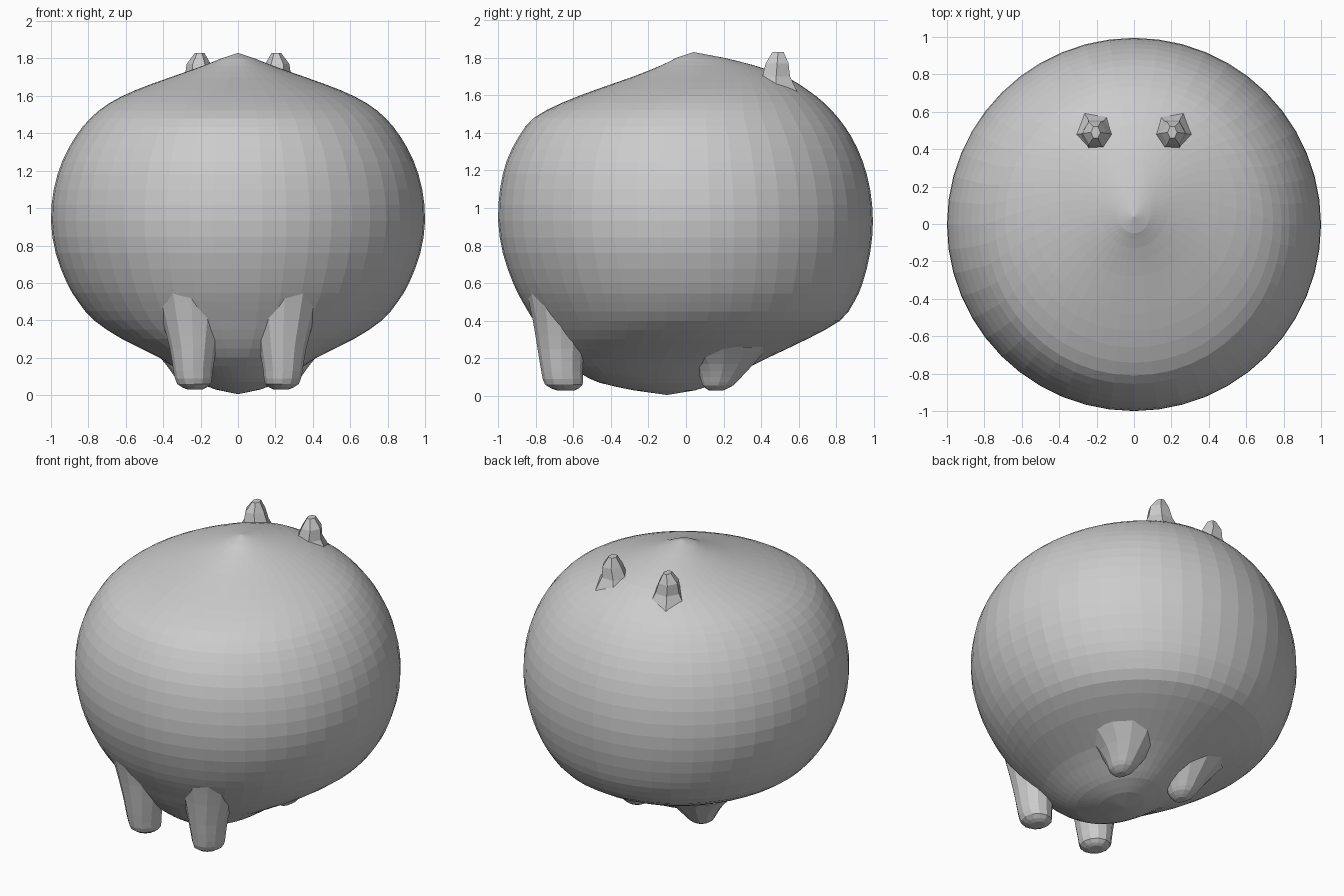
import bpy, bmesh, math
from mathutils import Vector


def smooth_rings(rings, steps):
    """Catmull-Rom resampling of ring parameters."""
    r = [Vector(v) for v in rings]
    out = []
    for i in range(len(r) - 1):
        a, b, c, d = r[max(i - 1, 0)], r[i], r[i + 1], r[min(i + 2, len(r) - 1)]
        for k in range(steps):
            t = k / steps
            out.append(0.5 * (2 * b + (c - a) * t + (2 * a - 5 * b + 4 * c - d) * t * t
                              + (3 * b - a - 3 * c + d) * t ** 3))
    return out + [r[-1]]


def loft(name, rings, sides, steps=1, side=1, poles=None):
    """Stack of ellipses, each ring = (z, centre x, centre y, radius x, radius y)."""
    bm = bmesh.new()
    loops = []
    for z, cx, cy, rx, ry in smooth_rings(rings, steps):
        loops.append([bm.verts.new((side * (cx + rx * math.cos(2 * math.pi * k / sides)),
                                    cy + ry * math.sin(2 * math.pi * k / sides), z))
                      for k in range(sides)])
    for lo, hi in zip(loops, loops[1:]):
        for k in range(sides):
            n = (k + 1) % sides
            bm.faces.new((lo[k], lo[n], hi[n], hi[k]))
    if poles:
        for loop, p in zip((loops[0], loops[-1]), poles):
            tip = bm.verts.new(p)
            for k in range(sides):
                bm.faces.new((loop[k], loop[(k + 1) % sides], tip))
    else:
        bm.faces.new(loops[0])
        bm.faces.new(loops[-1])
    bmesh.ops.recalc_face_normals(bm, faces=bm.faces)
    me = bpy.data.meshes.new(name)
    bm.to_mesh(me)
    bm.free()
    ob = bpy.data.objects.new(name, me)
    bpy.context.collection.objects.link(ob)
    return ob


# Body profile: height, half width, front y, back y
profile = [
    (0.03, 0.12, -0.28, 0.05), (0.07, 0.22, -0.46, 0.17), (0.12, 0.30, -0.56, 0.27),
    (0.20, 0.42, -0.67, 0.43), (0.30, 0.62, -0.75, 0.64), (0.40, 0.77, -0.81, 0.82),
    (0.50, 0.855, -0.87, 0.895), (0.60, 0.915, -0.92, 0.94), (0.76, 0.975, -0.975, 0.98),
    (0.93, 1.0, -1.0, 0.995), (1.10, 0.985, -0.99, 0.98), (1.25, 0.94, -0.955, 0.94),
    (1.38, 0.87, -0.89, 0.88), (1.48, 0.79, -0.81, 0.81), (1.56, 0.69, -0.66, 0.735),
    (1.63, 0.55, -0.48, 0.645), (1.70, 0.36, -0.28, 0.53), (1.76, 0.19, -0.13, 0.36),
    (1.80, 0.09, -0.05, 0.20),
]
loft("body", [(z, 0, (f + b) / 2, w, (b - f) / 2) for z, w, f, b in profile], 48, 2,
     poles=((0, -0.1, 0.005), (0, 0.04, 1.83)))

front_foot = [(0.03, 0.23, -0.64, 0.04, 0.05), (0.06, 0.235, -0.65, 0.09, 0.1),
              (0.13, 0.24, -0.66, 0.105, 0.11), (0.25, 0.24, -0.665, 0.125, 0.125),
              (0.40, 0.245, -0.665, 0.16, 0.15), (0.56, 0.25, -0.66, 0.2, 0.19)]
back_foot = [(0.03, 0.24, 0.16, 0.03, 0.04), (0.055, 0.24, 0.17, 0.07, 0.08),
             (0.10, 0.24, 0.185, 0.1, 0.11), (0.17, 0.24, 0.2, 0.15, 0.16),
             (0.26, 0.24, 0.2, 0.23, 0.24)]
ear = [(1.60, 0.2, 0.48, 0.14, 0.14), (1.70, 0.2, 0.48, 0.085, 0.085),
       (1.77, 0.21, 0.485, 0.065, 0.07), (1.83, 0.205, 0.49, 0.025, 0.035)]

# Mirrored feet and small faceted ears
for s, tag in ((1, "right"), (-1, "left")):
    loft("front_foot_" + tag, front_foot, 12, 2, s)
    loft("back_foot_" + tag, back_foot, 12, 2, s)
    loft("ear_" + tag, ear, 6, 1, s)
